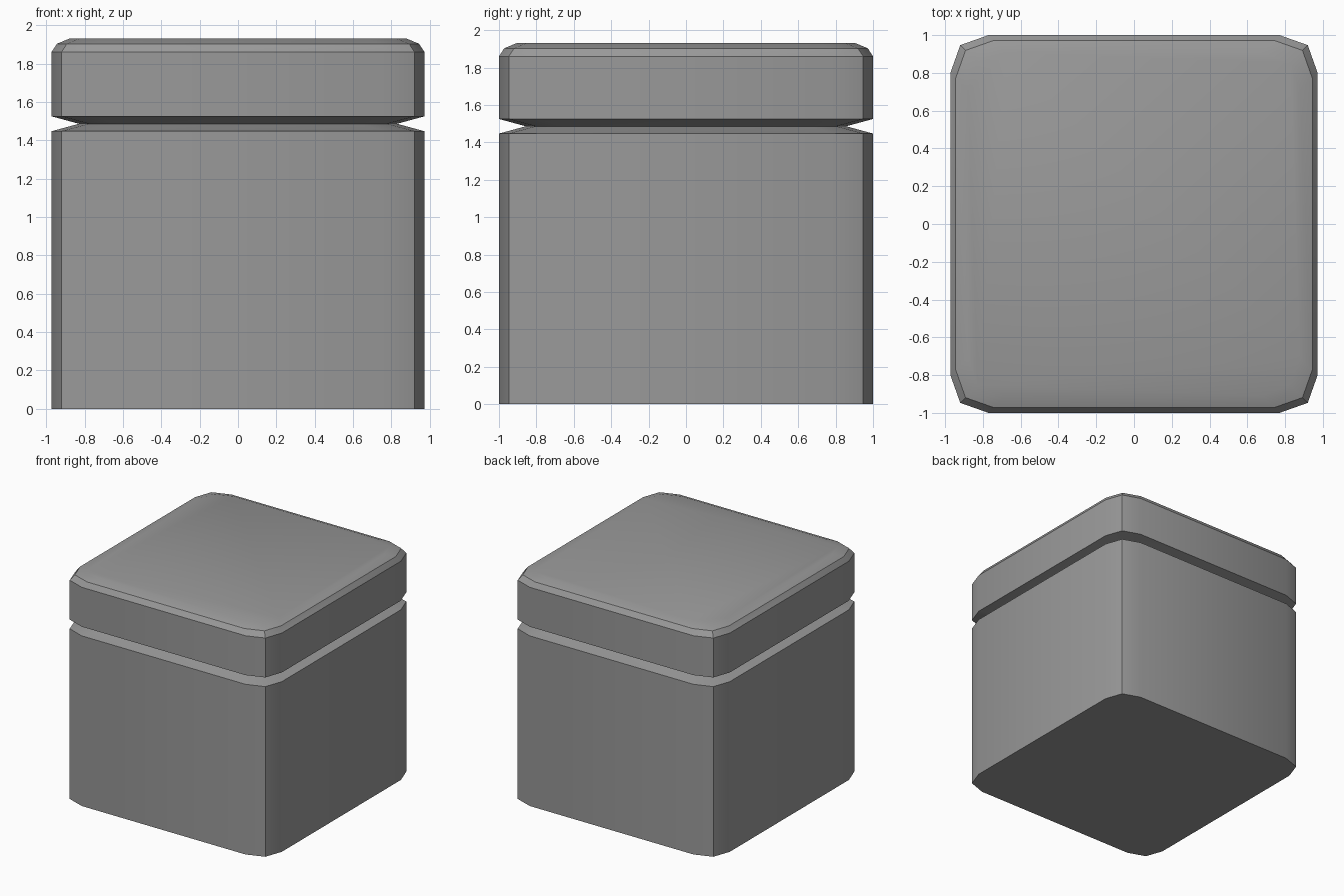
import bpy
import bmesh
from math import radians

if "Cube" in bpy.data.objects:
    bpy.data.objects.remove(bpy.data.objects["Cube"])

# Quarter footprint of the rounded-square box, counter-clockwise
CORNER = [(0.972, 0.80), (0.92, 0.947), (0.77, 1.0)]

grey = bpy.data.materials.new("dark_grey")
grey.diffuse_color = (0.32, 0.32, 0.32, 1)
grey.use_nodes = True
grey.node_tree.nodes["Principled BSDF"].inputs["Base Color"].default_value = grey.diffuse_color


def ring_points(inset):
    """Full footprint, with every corner pulled in by the inset."""
    q = [(x - inset, y - inset) for x, y in CORNER]
    return (q + [(-x, y) for x, y in reversed(q)]
            + [(-x, -y) for x, y in q] + [(x, -y) for x, y in reversed(q)])


def loft(name, profile, smooth_angle, cap_bottom=False, cap_top=False):
    """Skin the footprint through (inset, z) levels."""
    bm = bmesh.new()
    rings = [[bm.verts.new((x, y, z)) for x, y in ring_points(d)]
             for d, z in profile]
    n = len(rings[0])
    for a, b in zip(rings, rings[1:]):
        for i in range(n):
            j = (i + 1) % n
            bm.faces.new((a[i], a[j], b[j], b[i]))
    if cap_bottom:
        bm.faces.new(list(reversed(rings[0])))
    if cap_top:
        bm.faces.new(rings[-1])
    mesh = bpy.data.meshes.new(name)
    bm.to_mesh(mesh)
    bm.free()
    mesh.materials.append(grey)
    ob = bpy.data.objects.new(name, mesh)
    bpy.context.collection.objects.link(ob)
    bpy.ops.object.select_all(action='DESELECT')
    ob.select_set(True)
    bpy.context.view_layer.objects.active = ob
    bpy.ops.object.shade_smooth_by_angle(angle=radians(smooth_angle))
    return ob


# Box body, chamfered in to the groove
loft("box_body", [(0, 0), (0, 1.447), (0.143, 1.486)], 30, cap_bottom=True)

# Lid, flaring out of the groove, with a crisp two-step bevel at the top
loft("lid", [(0.143, 1.486), (0, 1.525), (0, 1.86), (0.028, 1.903), (0.093, 1.93)],
     20, cap_top=True)
